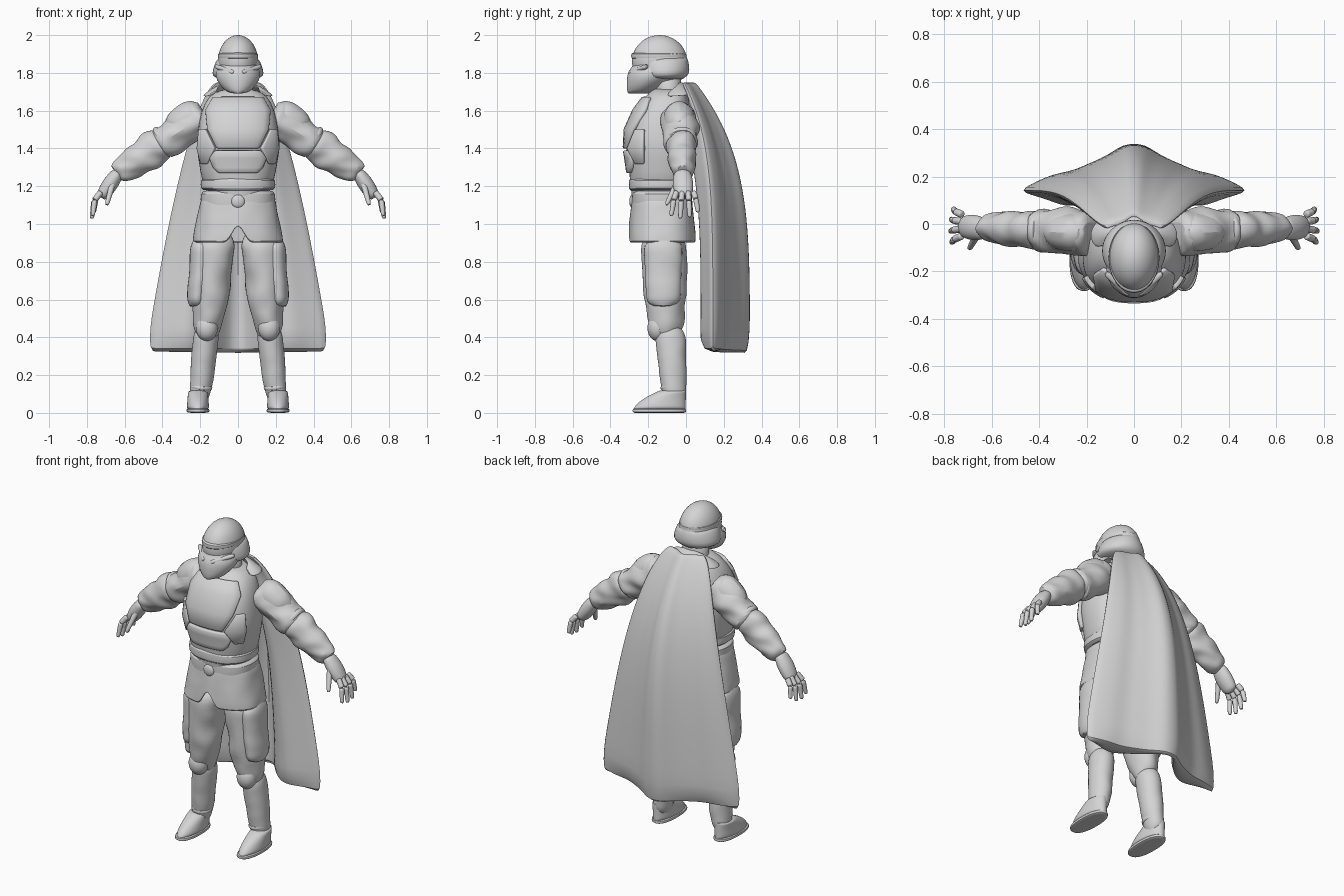
import bpy, bmesh, math
from mathutils import Vector, noise

cube = bpy.data.objects.get("Cube")
if cube:
    bpy.data.objects.remove(cube, do_unlink=True)

tone = (.66, .66, .66, 1)
grey = bpy.data.materials.new("light_grey")
grey.use_nodes = True
grey.diffuse_color = tone
grey.node_tree.nodes["Principled BSDF"].inputs["Base Color"].default_value = tone

X_AXIS, Y_AXIS, Z_AXIS = Vector((1, 0, 0)), Vector((0, 1, 0)), Vector((0, 0, 1))
SQUARISH = 2.4  # superellipse power for boxy cross-sections


def finish(name, bm, mirror=False, subdivide=True, thickness=0):
    """Turn a bmesh into a smooth shaded object with its modifiers."""
    bmesh.ops.recalc_face_normals(bm, faces=bm.faces)
    mesh = bpy.data.meshes.new(name)
    bm.to_mesh(mesh)
    bm.free()
    mesh.materials.append(grey)
    part = bpy.data.objects.new(name, mesh)
    bpy.context.collection.objects.link(part)
    if mirror:
        part.modifiers.new("mirror", 'MIRROR')
    if thickness:
        solid = part.modifiers.new("thickness", 'SOLIDIFY')
        solid.thickness, solid.offset = thickness, 0
        part.modifiers.new("edge", 'BEVEL').width = thickness / 4
    if subdivide:
        part.modifiers.new("smooth", 'SUBSURF')
    bpy.ops.object.select_all(action='DESELECT')
    bpy.context.view_layer.objects.active = part
    part.select_set(True)
    bpy.ops.object.shade_smooth_by_angle(angle=math.radians(50))


def skin(rings, wrinkle=0):
    """Closed surface through matching rings, with optional cloth wrinkles."""
    bm = bmesh.new()
    rows = []
    for ring in rings:
        middle = sum(ring, Vector()) / len(ring)
        row = []
        for point in ring:
            fold = noise.noise(Vector((point.x * 9, point.y * 9, point.z * 24)))
            row.append(bm.verts.new(point + (point - middle).normalized() * fold * wrinkle))
        rows.append(row)
    count = len(rows[0])
    for lower, upper in zip(rows, rows[1:]):
        for i in range(count):
            bm.faces.new((lower[i - 1], lower[i], upper[i], upper[i - 1]))
    # Caps run as strips across each end
    quarter = count // 4
    for row in (rows[0], rows[-1]):
        for i in range(1, count // 2 + 1):
            corners = [row[(quarter + k) % count] for k in (-i, 1 - i, i - 1, i)]
            bm.faces.new(list(dict.fromkeys(corners)))
    return bm


def oval(middle, u, v, across, deep, power=2, sides=24):
    """Superellipse ring in the plane of u and v."""
    ring = []
    for i in range(sides):
        c = math.cos(math.tau * i / sides)
        s = math.sin(math.tau * i / sides)
        ring.append(middle + u * math.copysign(abs(c) ** (2 / power), c) * across
                    + v * math.copysign(abs(s) ** (2 / power), s) * deep)
    return ring


def stack(name, rows, x=0, power=2, wrinkle=0, **options):
    """Upright loft; each row holds height, half width, front y and back y."""
    rings = [oval(Vector((x, (front + back) / 2, z)), X_AXIS, Y_AXIS, half, (back - front) / 2, power)
             for z, half, front, back in rows]
    finish(name, skin(rings, wrinkle), **options)


def band(name, z, half, front, back, height, **options):
    """Raised strap around a body part."""
    rows = []
    for level, inset in ((-1, .015), (-.8, 0), (.8, 0), (1, .015)):
        rows.append((z + level * height / 2, half - inset, front + inset, back - inset))
    stack(name, rows, **options)


def limb(name, start, end, width, depth, taper=1, bulge=0, wrinkle=0, sides=20, steps=10):
    """Mirrored round-ended tube from start to end."""
    start, end = Vector(start), Vector(end)
    along = (end - start).normalized()
    u = (Y_AXIS - along * along.y).normalized()
    rings = []
    for i in range(steps + 1):
        t = i / steps
        swell = bulge * math.sin(math.pi * t)
        scale = (1 + (taper - 1) * t) * (.7 if i in (0, steps) else 1)
        rings.append(oval(start.lerp(end, t), u, along.cross(u), width * scale + swell,
                          depth * scale + swell, sides=sides))
    finish(name, skin(rings, wrinkle), mirror=True)


def blob(name, location, size, mirror=True):
    bm = bmesh.new()
    bmesh.ops.create_icosphere(bm, subdivisions=4, radius=1)
    for vert in bm.verts:
        vert.co = Vector(place + part * radius for place, part, radius in zip(location, vert.co, size))
    finish(name, bm, mirror=mirror, subdivide=False)


# Torso and neck
TORSO = [(1.08, .18, -.28, .02), (1.3, .2, -.305, .03), (1.4, .225, -.32, .05),
         (1.5, .215, -.315, .05), (1.6, .195, -.27, .03), (1.68, .16, -.21, .01), (1.72, .09, -.17, 0)]
stack("torso", TORSO, power=SQUARISH, wrinkle=.01)
stack("neck", [(1.6, .09, -.17, -.01), (1.7, .08, -.16, -.02), (1.8, .08, -.17, -.03)])


def chest_front(x, z):
    """Front of the torso at a given x and z."""
    for low, high in zip(TORSO, TORSO[1:]):
        if low[0] <= z <= high[0]:
            t = (z - low[0]) / (high[0] - low[0])
            half, front, back = (a + (b - a) * t for a, b in zip(low[1:], high[1:]))
            curve = (1 - min(1, abs(x) / half) ** SQUARISH) ** (1 / SQUARISH)
            return (front + back) / 2 - curve * (back - front) / 2


def plate(name, rows, mirror=False, columns=10):
    """Armour that follows the torso; each row holds height, first x and last x."""
    bm = bmesh.new()
    grid = []
    for z, first, last in rows:
        spots = [first + (last - first) * i / columns for i in range(columns + 1)]
        grid.append([bm.verts.new((x, chest_front(x, z) - .003, z)) for x in spots])
    for low, high in zip(grid, grid[1:]):
        for i in range(columns):
            bm.faces.new((low[i], low[i + 1], high[i + 1], high[i]))
    finish(name, bm, mirror=mirror, subdivide=False, thickness=.025)


def centred(rows):
    return [(z, -half, half) for z, half in rows]


plate("chest_plate", centred([(1.4, .11), (1.5, .16), (1.6, .17), (1.67, .13)]))
plate("belly_plate", centred([(1.27, .1), (1.3, .13), (1.35, .15), (1.39, .12)]))
plate("side_plate", [(1.32, .16, .19), (1.4, .12, .21), (1.5, .17, .2)], mirror=True)
band("waist_band", 1.21, .2, -.305, .03, height=.07, power=SQUARISH)
band("belt", 1.13, .2, -.29, .03, height=.1, power=SQUARISH)
blob("buckle", (0, -.285, 1.12), (.035, .015, .035), mirror=False)

# Tunic skirt: flares down, then turns inward; slit at the front
rings = []
for shell, levels in ((1, range(6)), (.92, range(5, 0, -1))):
    for level in levels:
        t = level / 5
        ring = oval(Vector((0, -.125, 1.17 - .27 * t)), X_AXIS, Y_AXIS,
                    (.19 + .055 * t) * shell, (.155 + .025 * t) * shell, SQUARISH, sides=64)
        for point in ring:
            if point.y < -.125:
                point.z += t * t * max(0, .11 - abs(point.x) * 2)
        rings.append(ring)
finish("tunic_skirt", skin(rings, wrinkle=.008))

# Helmet with brow, flared rim and face mask
blob("helmet_dome", (0, -.14, 1.86), (.107, .146, .14), mirror=False)
band("helmet_brow", 1.89, .109, -.293, .005, height=.035)
stack("helmet_rim", [(1.89, .1, -.24, 0), (1.865, .117, -.25, .015), (1.81, .138, -.25, .022),
                     (1.785, .136, -.24, .01), (1.765, .11, -.22, -.02)])
stack("face_mask", [(1.69, .04, -.305, -.2), (1.705, .07, -.315, -.16), (1.76, .118, -.315, -.08),
                    (1.81, .122, -.31, -.06), (1.835, .1, -.28, -.06), (1.88, .09, -.275, -.08)], power=1.9)
limb("cheek_guard", (.02, -.3, 1.8), (.12, -.205, 1.835), .015, .014, sides=8)
limb("mask_ridge", (.05, -.285, 1.79), (.035, -.285, 1.7), .015, .01, sides=8)

# Arms
shoulder, elbow, wrist = Vector((.17, -.04, 1.58)), Vector((.43, -.02, 1.41)), Vector((.645, -.02, 1.265))
limb("upper_arm", shoulder, elbow, .1, .105, taper=.85, wrinkle=.025)
limb("forearm", shoulder.lerp(elbow, .85), wrist, .08, .1, taper=.68, bulge=.005, wrinkle=.025)
limb("shoulder_pad", (.19, -.04, 1.59), (.36, -.03, 1.485), .1, .118, taper=.82, sides=8, steps=4)
limb("elbow_band", shoulder.lerp(elbow, .78), shoulder.lerp(elbow, .93), .086, .093, steps=4)

# Hands
limb("palm", (.63, -.02, 1.28), (.725, -.01, 1.14), .042, .03, bulge=.012)
for i, finger in enumerate(("index", "middle", "ring", "little")):
    reach = (.95, 1.05, 1, .8)[i]
    knuckle = Vector((.725, -.05 + .03 * i, 1.17))
    spread = (i - 1.5) * .01
    joint = knuckle + Vector((.035, spread, -.045)) * reach
    limb(finger + "_finger_base", knuckle, joint, .017, .018, sides=8)
    limb(finger + "_finger_tip", joint, joint + Vector((.012, spread, -.09)) * reach, .017, .017,
         taper=.7, sides=8)
limb("thumb", (.66, -.04, 1.23), (.695, -.105, 1.1), .02, .02, taper=.6, sides=8)

# Legs
hip, knee, ankle = Vector((.12, -.12, .95)), Vector((.165, -.1, .4)), Vector((.205, -.06, .05))
limb("trousers", hip, knee, .13, .11, taper=.65, bulge=.01, wrinkle=.025)
limb("thigh_pocket", (.19, -.12, .92), (.22, -.12, .56), .11, .064, taper=.85, wrinkle=.01, sides=12)
limb("boot_shaft", (.165, -.085, .46), ankle, .08, .068, taper=.75, bulge=.006, wrinkle=.008)
limb("ankle_cuff", ankle.lerp(knee, .2), ankle.lerp(knee, .3), .066, .06, steps=4)
blob("knee_pad", (.165, -.15, .45), (.058, .054, .07))
stack("boot_foot", [(.12 * t, .062 - .01 * t, -.285 + .15 * t * t, 0) for t in (.1, .3, .5, .7, .9, 1)],
      x=.212, mirror=True)
band("boot_sole", .012, .062, -.285, .003, height=.024, x=.212, power=SQUARISH, mirror=True)

# Cape: widens and swings back going down; a bell curve makes the central fold
rings = []
for level in range(17):
    s = (level / 16) ** 1.5
    z = 1.75 - 1.43 * s
    hem = .96 if level == 16 else 1
    half = (.12 + .385 * s ** .62) * hem
    edge = -.01 + .15 * (1 - (1 - s) ** 5)
    back = (.05 + .29 * (1 - (1 - s) ** 4)) * hem
    hang = min(1, s * 4)
    outer, inner = [], []
    for column in range(11):
        u = column / 10
        bell = .55 * math.exp(-(u / .33) ** 2) + .45 * (1 - u ** 4)
        y = edge + (back - edge) * bell + .006 * hang * math.sin(u * 20) * (1 - u)
        lining = y - .025 - .13 * hang * math.sin(math.pi * u) ** 1.5
        outer.append(Vector((u * half, y, z - .015 * s * (1 - u))))
        inner.append(Vector((u * half, max(lining, edge - .06 * hang - .02), z)))
    right = outer + inner[-2::-1]
    left = [Vector((-point.x, point.y, point.z)) for point in right[-2:0:-1]]
    rings.append(right + left)
finish("cape", skin(rings))

# Cape collar draped over the shoulders, thinner towards its front ends
rings = []
for i in range(-10, 11):
    angle = i * .2
    size = 1 - .5 * abs(i / 10) ** 3
    radial = Vector((math.sin(angle), math.cos(angle), 0))
    slope = (radial - Z_AXIS * .6).normalized()
    middle = Vector((radial.x * .145, -.06 + radial.y * .075, 1.7 + radial.y * .02))
    rings.append(oval(middle, slope, radial.cross(slope).cross(slope), .06 * size, .02 * size, sides=12))
finish("cape_collar", skin(rings))
